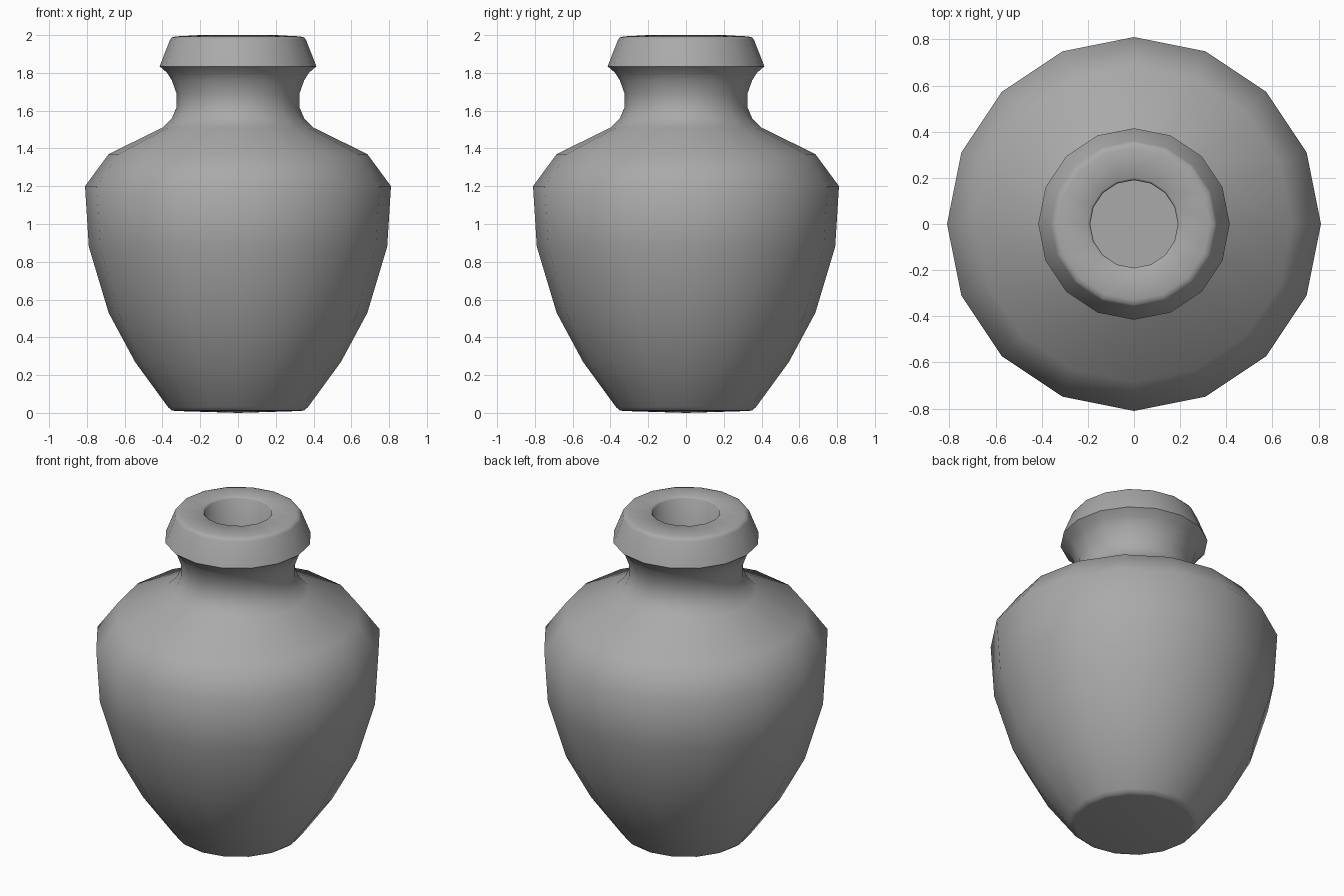
import bpy, bmesh, math

SIDES = 16

cube = bpy.data.objects.get("Cube")
if cube:
    bpy.data.objects.remove(cube, do_unlink=True)

# Clay colour
clay = bpy.data.materials.new("grey_clay")
colour = (0.4, 0.4, 0.4, 1.0)
clay.use_nodes = True
clay.diffuse_color = colour
clay.node_tree.nodes["Principled BSDF"].inputs["Base Color"].default_value = colour

# Half profiles as (radius, height), running up the outside and down the inside
body = [(0, 0), (0.33, 0.01), (0.35, 0.013), (0.37, 0.03), (0.545, 0.27),
        (0.685, 0.53), (0.79, 0.88), (0.81, 1.2), (0.685, 1.37), (0.4, 1.51)]
neck = [(0.35, 1.56), (0.325, 1.62), (0.325, 1.69), (0.35, 1.76), (0.375, 1.8)]
lip = [(0.415, 1.835), (0.36, 1.975), (0.35, 1.988), (0.33, 1.993), (0.2, 2), (0.19, 1.99)]
inside = [(0.19, 1.55), (0.6, 1.28), (0.7, 1.1), (0.55, 0.5), (0.3, 0.1), (0, 0.1)]


def lathe(name, profile):
    """Turn a half profile around the z axis."""
    bm = bmesh.new()
    verts = [bm.verts.new((r, 0, z)) for r, z in profile]
    edges = [bm.edges.new(pair) for pair in zip(verts, verts[1:])]
    bmesh.ops.spin(bm, geom=verts + edges, cent=(0, 0, 0), axis=(0, 0, 1),
                   angle=math.tau, steps=SIDES, use_merge=False)
    bmesh.ops.remove_doubles(bm, verts=bm.verts, dist=0.0005)
    bmesh.ops.recalc_face_normals(bm, faces=bm.faces)
    mesh = bpy.data.meshes.new(name)
    bm.to_mesh(mesh)
    bm.free()
    mesh.materials.append(clay)
    obj = bpy.data.objects.new(name, mesh)
    bpy.context.collection.objects.link(obj)
    return obj


# Hollow vase with smooth walls and a crisp lip
vase = lathe("vase", body + neck + lip + inside)
bpy.ops.object.select_all(action='DESELECT')
vase.select_set(True)
bpy.context.view_layer.objects.active = vase
bpy.ops.object.shade_smooth_by_angle(angle=math.radians(50))
